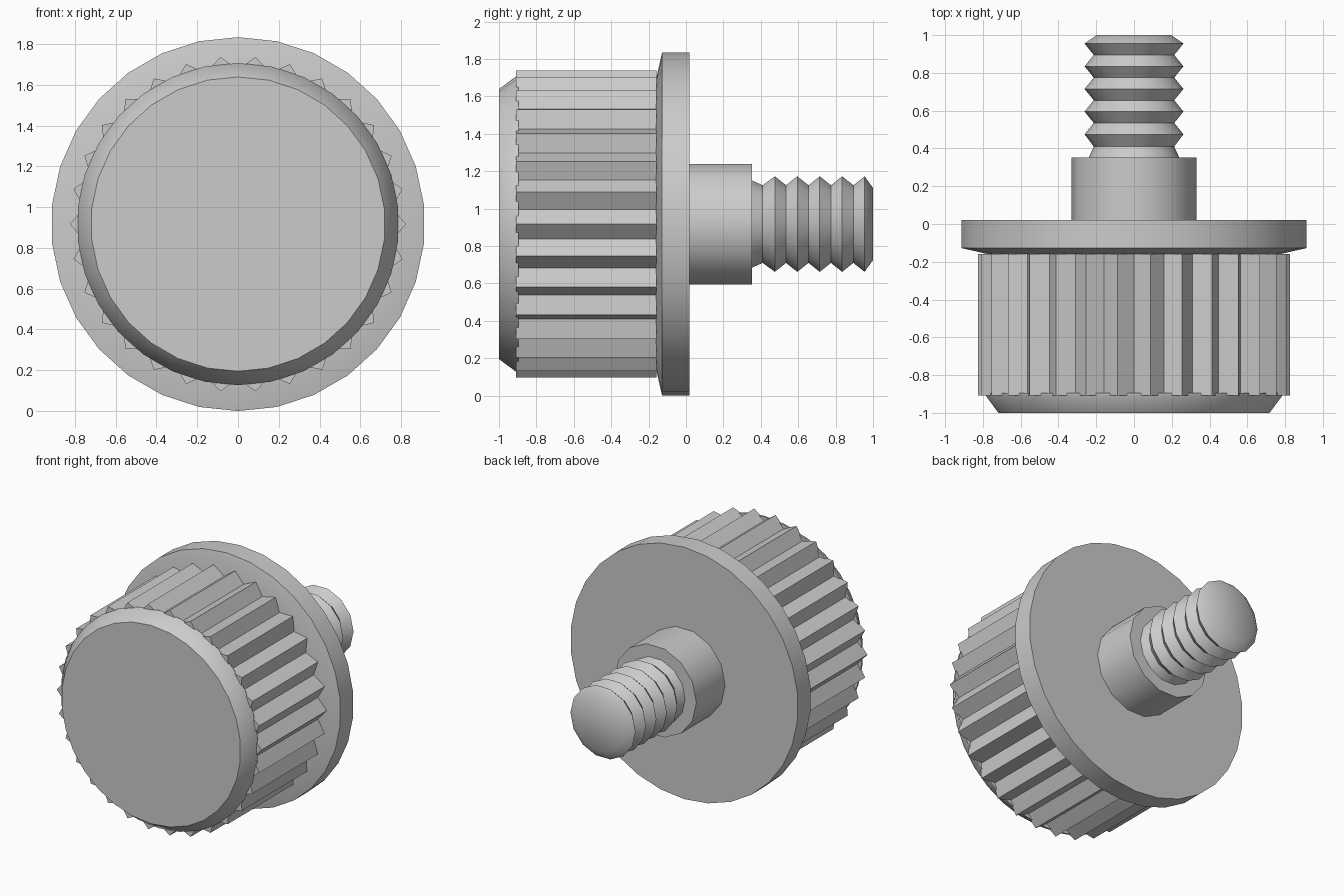
import bpy
import bmesh
from math import cos, sin, pi, radians

cube = bpy.data.objects.get("Cube")
if cube:
    bpy.data.objects.remove(cube, do_unlink=True)

AXIS_Z = 0.917

metal = bpy.data.materials.new("plain_grey")
metal.use_nodes = True
grey = (0.6, 0.6, 0.6, 1)
metal.diffuse_color = grey
metal.node_tree.nodes["Principled BSDF"].inputs["Base Color"].default_value = grey


def lathe(name, profile, sides, phase=0.0, valley=1.0):
    """Turn (y, radius) points round the y axis; odd corners are scaled by valley."""
    bm = bmesh.new()
    rings = []
    for y, r in profile:
        ring = []
        for i in range(sides):
            a = phase + 2 * pi * i / sides
            rad = r * (valley if i % 2 else 1)
            ring.append(bm.verts.new((rad * cos(a), y, AXIS_Z + rad * sin(a))))
        rings.append(ring)
    for a, b in zip(rings, rings[1:]):
        for i in range(sides):
            j = (i + 1) % sides
            bm.faces.new((a[i], a[j], b[j], b[i]))
    bm.faces.new(rings[0])
    bm.faces.new(rings[-1])
    bmesh.ops.recalc_face_normals(bm, faces=bm.faces)
    mesh = bpy.data.meshes.new(name)
    bm.to_mesh(mesh)
    bm.free()
    mesh.materials.append(metal)
    obj = bpy.data.objects.new(name, mesh)
    bpy.context.collection.objects.link(obj)
    bpy.ops.object.select_all(action="DESELECT")
    obj.select_set(True)
    bpy.context.view_layer.objects.active = obj
    bpy.ops.object.shade_smooth_by_angle(angle=radians(40))
    return obj


half_step = radians(6)

# Knob: bevelled front cap and a grip with thirty pointed ridges
lathe("front_cap", [(-1, 0.722), (-0.908, 0.79), (-0.895, 0.79)], 30, half_step)
lathe("ridged_grip", [(-0.908, 0.825), (-0.158, 0.825)], 60, 0, 0.92)

# Wide flange with a shallow bevel towards the grip
lathe("flange", [(-0.16, 0.775), (-0.128, 0.917), (0.02, 0.917)], 30, half_step)

# Plain collar
lathe("collar", [(0, 0.33), (0.352, 0.33)], 14)

# Threaded shaft: evenly spaced ridges with a chamfered tip
thread = [(0.34, 0.245), (0.41, 0.213)]
for k in range(5):
    y = 0.475 + 0.12 * k
    thread += [(y, 0.262), (y + 0.06, 0.213)]
thread[-1] = (1, 0.198)
lathe("threaded_shaft", thread, 14)
